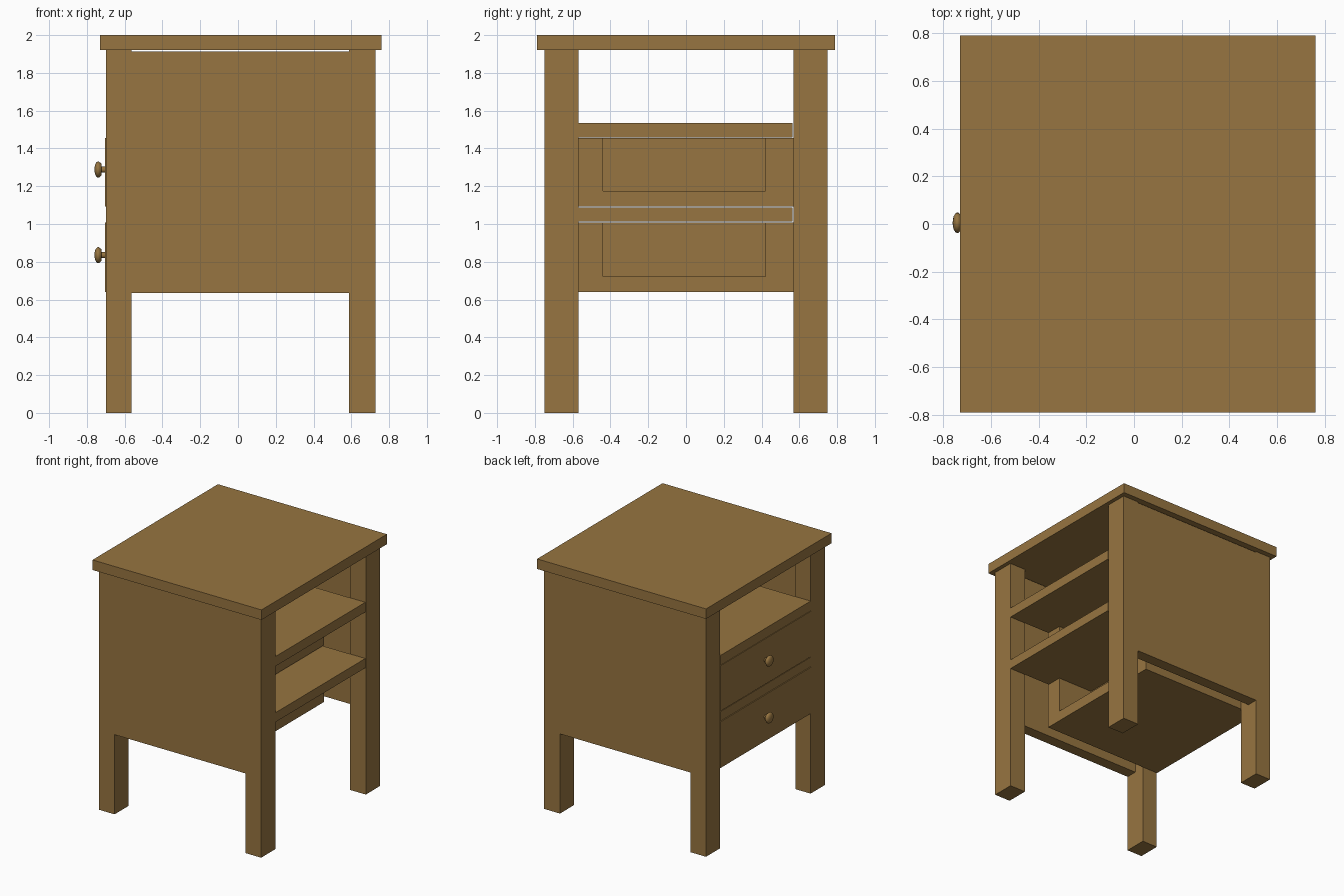
import bpy, bmesh, math
from mathutils import Matrix

if "Cube" in bpy.data.objects:
    bpy.data.objects.remove(bpy.data.objects["Cube"])

wood = bpy.data.materials.new("brown wood")
wood.diffuse_color = (0.31, 0.178, 0.052, 1)
wood.use_nodes = True
wood.node_tree.nodes["Principled BSDF"].inputs["Base Color"].default_value = wood.diffuse_color


def finish(bm, name):
    bmesh.ops.recalc_face_normals(bm, faces=bm.faces)
    me = bpy.data.meshes.new(name)
    bm.to_mesh(me)
    bm.free()
    me.materials.append(wood)
    ob = bpy.data.objects.new(name, me)
    bpy.context.collection.objects.link(ob)
    return ob


def box(name, x, y, z):
    bm = bmesh.new()
    bmesh.ops.create_cube(bm, size=1)
    for v in bm.verts:
        v.co = [r[0] if c < 0 else r[1] for c, r in zip(v.co, (x, y, z))]
    return finish(bm, name)


def drawer(name, z0, z1):
    # solid front part with a U-shaped rear that is open at the back and top
    x0, xm, x1 = -0.703, 0.05, 0.36
    y0, y1, a, b, floor = -0.57, 0.568, -0.44, 0.42, z0 + 0.083
    box(name + "_front", (x0, xm), (y0, y1), (z0, z1))
    u = [(y0, z0), (y1, z0), (y1, z1), (b, z1), (b, floor),
         (a, floor), (a, z1), (y0, z1)]
    bm = bmesh.new()
    f = bm.faces.new([bm.verts.new((xm, y, z)) for y, z in u])
    ext = bmesh.ops.extrude_face_region(bm, geom=[f])["geom"]
    bmesh.ops.translate(bm, vec=(x1 - xm, 0, 0),
                        verts=[v for v in ext if isinstance(v, bmesh.types.BMVert)])
    finish(bm, name + "_rear")


def knob(name, z):
    # turned knob: stem flaring into a flattened ball, axis along x
    prof = [(-0.70, 0.016), (-0.722, 0.016), (-0.722, 0.03)]
    for i in range(1, 8):
        t = math.radians(-50 + i * 20)
        prof.append((-0.74 - 0.02 * math.sin(t), 0.043 * math.cos(t)))
    prof.append((-0.76, 0))
    bm = bmesh.new()
    vs = [bm.verts.new((x, r, 0)) for x, r in prof]
    es = [bm.edges.new(p) for p in zip(vs, vs[1:])]
    bmesh.ops.spin(bm, geom=vs + es, cent=(0, 0, 0), axis=(1, 0, 0),
                   angle=2 * math.pi, steps=20)
    bmesh.ops.remove_doubles(bm, verts=bm.verts, dist=0.0005)
    bmesh.ops.transform(bm, matrix=Matrix.Translation((0, 0.005, z)), verts=bm.verts)
    ob = finish(bm, name)
    bpy.ops.object.select_all(action='DESELECT')
    ob.select_set(True)
    bpy.context.view_layer.objects.active = ob
    bpy.ops.object.shade_smooth_by_angle(angle=math.radians(40))


# table top
box("table_top", (-0.73, 0.76), (-0.79, 0.79), (1.92, 2.0))

# legs and side panels, flush on the outside
for s, side in ((-1, "front"), (1, "back")):
    y = sorted((s * 0.57, s * 0.748))
    box(side + "_leg_left", (-0.70, -0.565), y, (0, 1.92))
    box(side + "_leg_right", (0.588, 0.728), y, (0, 1.92))
    box(side + "_panel", (-0.565, 0.588), sorted((s * 0.658, s * 0.748)), (0.635, 1.913))

# shelves
box("upper_shelf", (-0.70, 0.728), (-0.57, 0.564), (1.457, 1.535))
box("middle_shelf", (-0.70, 0.728), (-0.57, 0.564), (1.012, 1.087))

# drawers and their knobs
drawer("upper_drawer", 1.093, 1.455)
drawer("lower_drawer", 0.64, 1.008)
knob("upper_knob", 1.288)
knob("lower_knob", 0.835)
